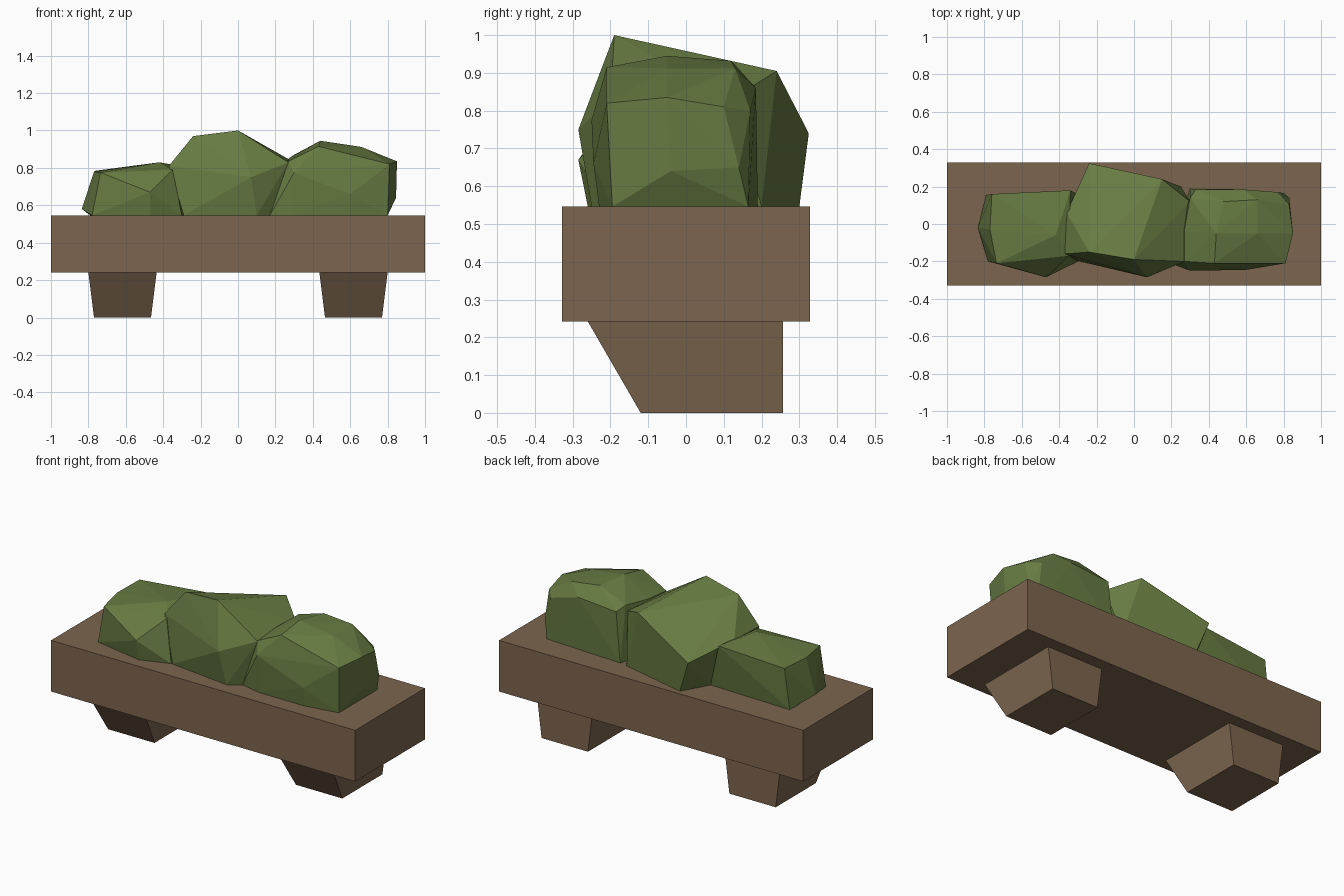
import bpy, bmesh
from mathutils import Vector


def material(name, rgb):
    m = bpy.data.materials.new(name)
    m.diffuse_color = (*rgb, 1)
    return m


wood = material("brown wood", (0.2, 0.13, 0.077))
leaf = material("green leaves", (0.137, 0.2, 0.055))


def hull(name, points, mat):
    """Flat-faced convex solid around a few corner points."""
    bm = bmesh.new()
    for p in points:
        bm.verts.new(Vector(p))
    res = bmesh.ops.convex_hull(bm, input=bm.verts[:])
    inner = {g for g in res["geom_interior"] + res["geom_unused"]
             if isinstance(g, bmesh.types.BMVert)}
    bmesh.ops.delete(bm, geom=list(inner), context='VERTS')
    bmesh.ops.recalc_face_normals(bm, faces=bm.faces[:])
    me = bpy.data.meshes.new(name)
    bm.to_mesh(me)
    bm.free()
    ob = bpy.data.objects.new(name, me)
    me.materials.append(mat)
    bpy.context.collection.objects.link(ob)
    return ob


# planter box
hull("planter_box", [(x, y, z) for x in (-1, 1) for y in (-0.328, 0.328)
                     for z in (0.242, 0.546)], wood)

# tapered feet, front side slanted back
for side, name in ((-1, "left_foot"), (1, "right_foot")):
    top = [(side * x, y, 0.242) for x in (0.435, 0.8) for y in (-0.26, 0.257)]
    bottom = [(side * x, y, 0) for x in (0.465, 0.77) for y in (-0.12, 0.257)]
    hull(name, top + bottom, wood)

B = 0.546  # height where the bush leaves the box

# low left clump
hull("left_bush", [
    (-0.78, -0.2, B), (-0.79, 0.155, B), (-0.26, 0.14, B), (-0.3, -0.2, B),
    (-0.47, -0.26, B), (-0.835, -0.02, 0.58), (-0.735, -0.21, 0.775),
    (-0.76, 0.16, 0.785), (-0.77, -0.03, 0.78), (-0.47, -0.285, 0.67),
    (-0.42, -0.06, 0.83), (-0.34, 0.18, 0.815), (-0.35, -0.17, 0.79),
], leaf)

# tall middle clump
hull("middle_bush", [
    (-0.29, -0.2, B), (0.1, -0.25, B), (0.17, -0.2, B), (-0.17, 0.3, B),
    (0.25, 0.2, B), (-0.26, 0.14, B), (0.07, -0.285, 0.75),
    (0, -0.19, 1.0), (-0.24, -0.15, 0.97), (-0.24, 0.325, 0.74),
    (0.15, 0.24, 0.905), (-0.37, -0.16, 0.81), (-0.36, 0.06, 0.81),
    (0.27, -0.2, 0.83), (0.3, 0.12, 0.83),
], leaf)

# rounded right clump
hull("right_bush", [
    (0.17, -0.2, B), (0.3, -0.23, B), (0.6, -0.23, B), (0.8, -0.195, B),
    (0.8, 0.165, B), (0.3, 0.19, B),
    (0.3, -0.25, 0.775), (0.6, -0.245, 0.66), (0.81, -0.21, 0.82),
    (0.845, -0.04, 0.64), (0.85, -0.05, 0.835), (0.83, 0.1, 0.81),
    (0.83, 0.14, 0.65), (0.77, 0.17, 0.8), (0.58, 0.185, 0.86),
    (0.33, 0.185, 0.84), (0.27, -0.2, 0.835), (0.27, -0.03, 0.85),
    (0.3, 0.14, 0.87), (0.43, -0.21, 0.915), (0.44, -0.05, 0.945),
    (0.48, 0.12, 0.932), (0.66, 0.13, 0.912), (0.66, -0.05, 0.912),
], leaf)
